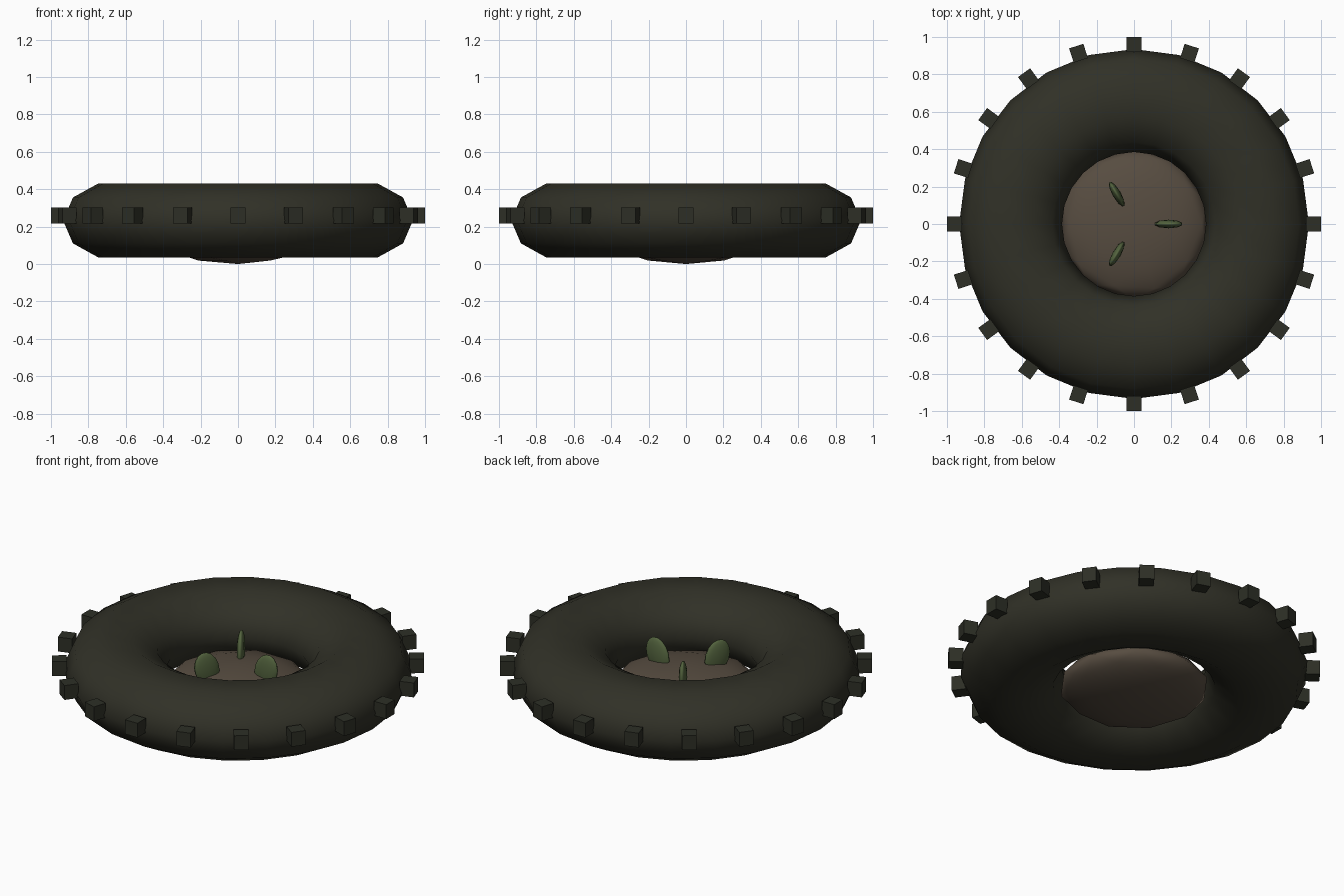
import bpy
from math import cos, sin, pi, radians

default = bpy.data.objects.get("Cube")
if default:
    bpy.data.objects.remove(default, do_unlink=True)


def material(name, rgb):
    mat = bpy.data.materials.new(name)
    mat.use_nodes = True
    mat.diffuse_color = (*rgb, 1)
    bsdf = mat.node_tree.nodes["Principled BSDF"]
    bsdf.inputs["Base Color"].default_value = (*rgb, 1)
    bsdf.inputs["Roughness"].default_value = 0.9
    return mat


def finish(name, mat, scale, smooth=True):
    obj = bpy.context.object
    obj.name = name
    obj.scale = scale
    obj.data.materials.append(mat)
    if smooth:
        bpy.ops.object.shade_smooth()
    return obj


rubber = material("dark rubber", (0.030, 0.030, 0.020))
tread_rubber = material("tread rubber", (0.026, 0.028, 0.019))
soil = material("brown soil", (0.095, 0.073, 0.052))
leaf_green = material("leaf green", (0.090, 0.130, 0.050))

# Tyre lying flat, slightly squashed
bpy.ops.mesh.primitive_torus_add(
    major_segments=24, minor_segments=10, major_radius=0.66,
    minor_radius=0.275, location=(0, 0, 0.233))
finish("tyre", rubber, (1, 1, 0.76))

# Tread blocks around the rim
TREADS = 20
for i in range(TREADS):
    a = 2 * pi * i / TREADS
    bpy.ops.mesh.primitive_cube_add(
        size=1, location=(0.96 * cos(a), 0.96 * sin(a), 0.26), rotation=(0, 0, a))
    finish(f"tread_block_{i + 1}", tread_rubber, (0.08, 0.08, 0.085), False)

# Mound of soil filling the hole
bpy.ops.mesh.primitive_ico_sphere_add(subdivisions=2, radius=1, location=(0, 0, 0.125))
finish("soil_mound", soil, (0.405, 0.405, 0.125))

# Three upright leaves leaning outward
for i in range(3):
    a = 2 * pi * i / 3
    bpy.ops.mesh.primitive_uv_sphere_add(
        segments=10, ring_count=8, radius=1,
        location=(0.185 * cos(a), 0.185 * sin(a), 0.27),
        rotation=(0, radians(17), a))
    finish(f"leaf_{i + 1}", leaf_green, (0.073, 0.023, 0.1))
